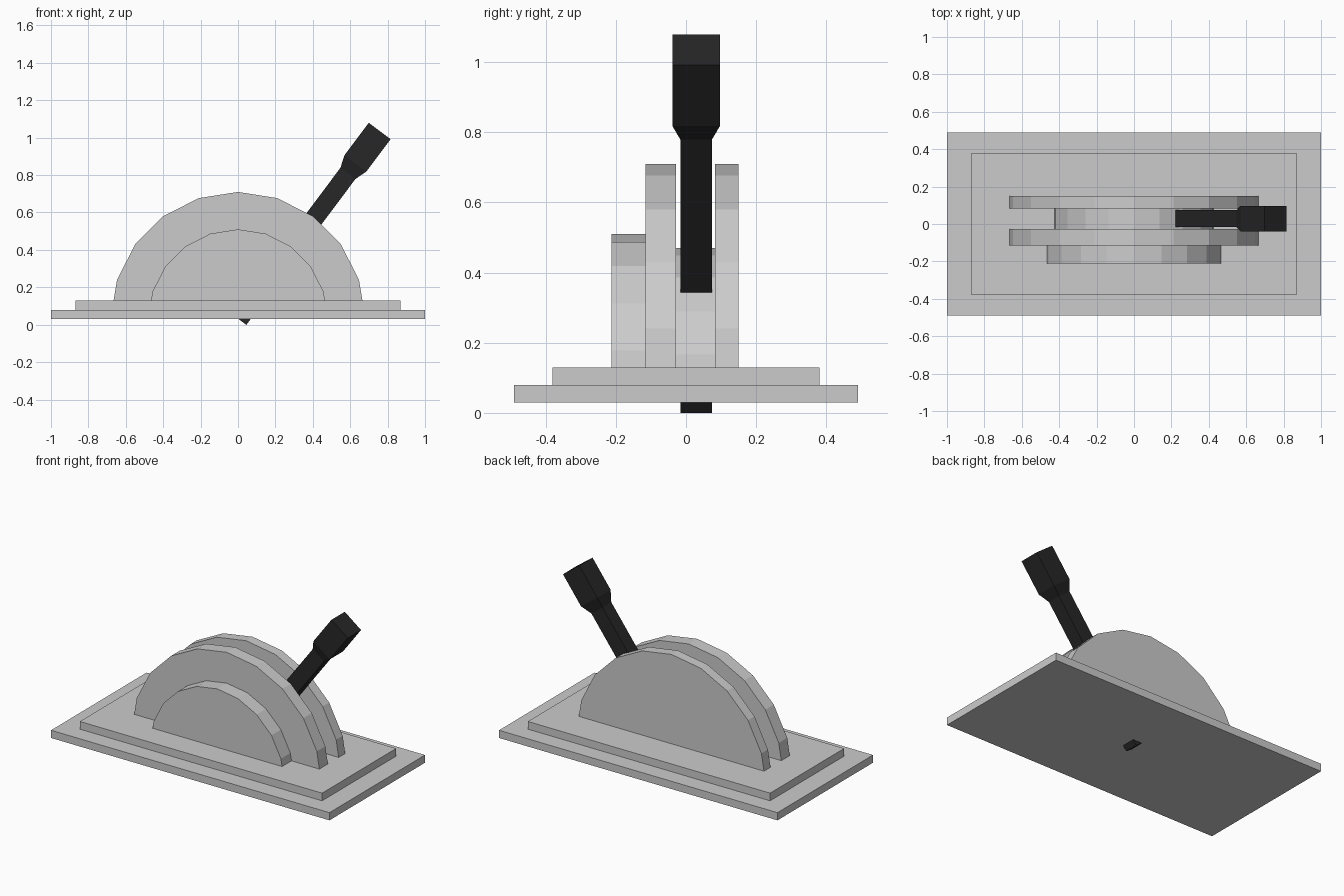
import bpy, bmesh, math
from mathutils import Matrix

if "Cube" in bpy.data.objects:
    bpy.data.objects.remove(bpy.data.objects["Cube"])


def finish(name, bm, mat=None):
    bmesh.ops.recalc_face_normals(bm, faces=bm.faces[:])
    mesh = bpy.data.meshes.new(name)
    bm.to_mesh(mesh)
    bm.free()
    obj = bpy.data.objects.new(name, mesh)
    bpy.context.collection.objects.link(obj)
    if mat:
        mesh.materials.append(mat)
    return obj


def plate(name, half_x, half_y, z0, z1):
    bm = bmesh.new()
    m = Matrix.Translation((0, 0, (z0 + z1) / 2)) @ Matrix.Diagonal((2 * half_x, 2 * half_y, z1 - z0, 1))
    bmesh.ops.create_cube(bm, size=1, matrix=m)
    return finish(name, bm)


def half_disc(name, radius, y0, y1):
    # upper half of a 20-sided disc, its foot buried in the base
    bm = bmesh.new()
    ring = []
    for i in range(11):
        a = math.radians(18 * i)
        z = max(0.03 + radius * math.sin(a), 0.04)
        ring.append(bm.verts.new((radius * math.cos(a), y0, z)))
    face = bm.faces.new(ring)
    ext = bmesh.ops.extrude_face_region(bm, geom=[face])
    verts = [v for v in ext["geom"] if isinstance(v, bmesh.types.BMVert)]
    bmesh.ops.translate(bm, verts=verts, vec=(0, y1 - y0, 0))
    return finish(name, bm)


# Stepped base
plate("base_plate", 1.0, 0.49, 0.03, 0.08)
plate("upper_plate", 0.87, 0.38, 0.08, 0.13)

# Half-round guides, front to back
half_disc("front_guide", 0.48, -0.212, -0.115)
half_disc("front_quadrant", 0.68, -0.115, -0.028)
half_disc("lever_hub", 0.44, -0.028, 0.083)
half_disc("rear_quadrant", 0.68, 0.083, 0.15)

# Tilted lever with flared handle: (length along lever, half width, half depth)
black = bpy.data.materials.new("black")
black.diffuse_color = (0.02, 0.02, 0.02, 1)
black.use_nodes = True
black.node_tree.nodes["Principled BSDF"].inputs["Base Color"].default_value = black.diffuse_color
sections = [(0.026, 0.05, 0.045), (1.0, 0.05, 0.045), (1.066, 0.073, 0.068), (1.283, 0.073, 0.068)]
bm = bmesh.new()
rings = [[bm.verts.new((sx * w - 0.014, sy * d, h))
          for sx, sy in ((-1, -1), (1, -1), (1, 1), (-1, 1))] for h, w, d in sections]
for a, b in zip(rings, rings[1:]):
    for i in range(4):
        j = (i + 1) % 4
        bm.faces.new((a[i], a[j], b[j], b[i]))
bm.faces.new(rings[0])
bm.faces.new(rings[-1])
bm.transform(Matrix.Translation((0, 0.029, 0)) @ Matrix.Rotation(math.radians(36.8), 4, "Y"))
finish("lever", bm, black)
